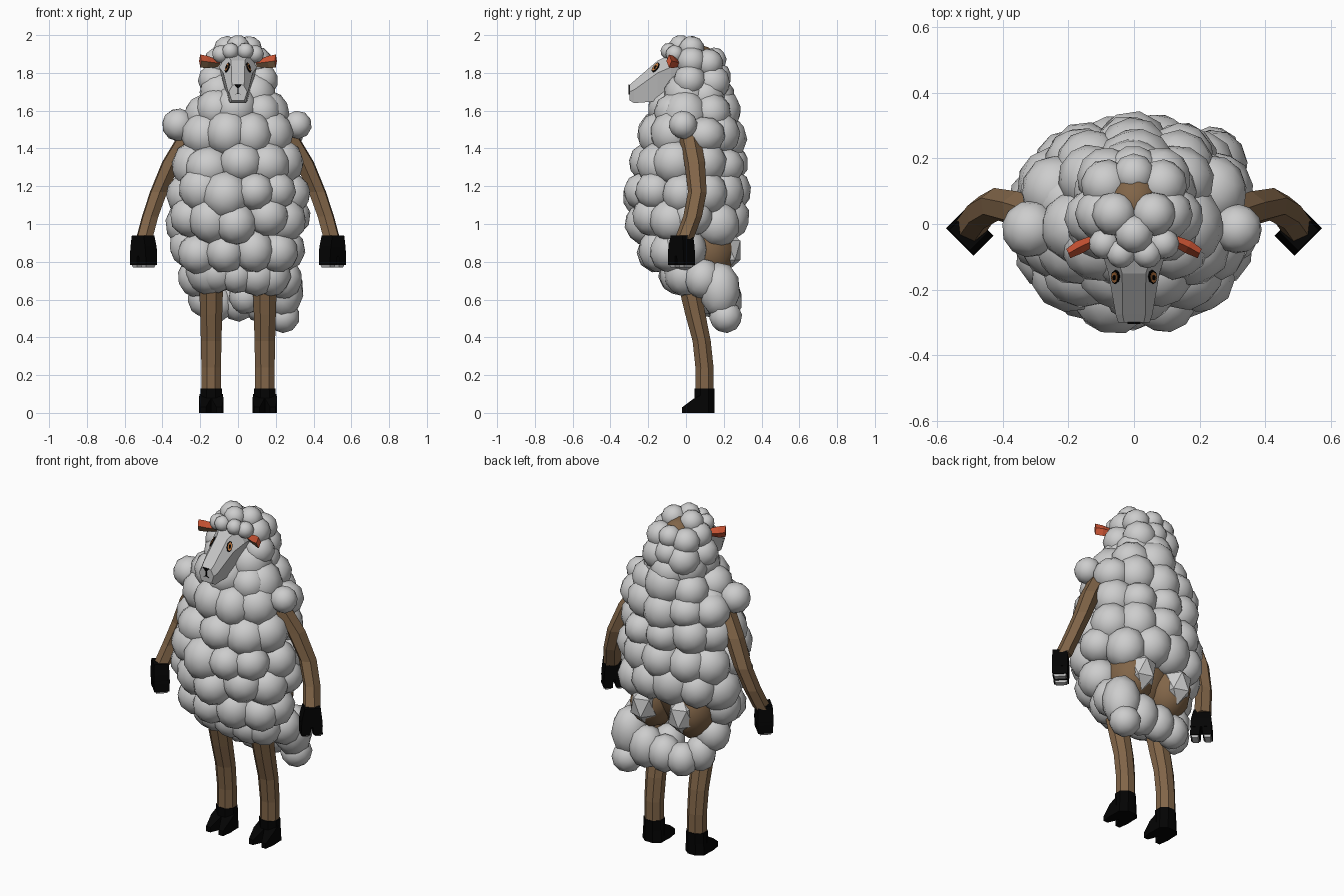
import bpy, bmesh, random
from math import sin, cos, pi
from mathutils import Vector, Matrix, Euler

random.seed(4)
if "Cube" in bpy.data.objects:
    bpy.data.objects.remove(bpy.data.objects["Cube"])


def material(name, r, g, b):
    m = bpy.data.materials.new(name)
    m.use_nodes = True
    m.diffuse_color = (r, g, b, 1)
    m.node_tree.nodes["Principled BSDF"].inputs["Base Color"].default_value = (r, g, b, 1)
    return m


WOOL = material("wool grey", 0.61, 0.61, 0.61)
SKIN = material("skin brown", 0.22, 0.13, 0.065)
BLACK = material("hoof black", 0.001, 0.001, 0.001)
EAR = material("ear orange red", 0.6, 0.09, 0.035)
FACE = material("face grey", 0.55, 0.55, 0.55)
EYE = material("eye orange", 0.6, 0.22, 0.06)


def finish(name, bm, mats, smooth=False):
    bmesh.ops.recalc_face_normals(bm, faces=bm.faces)
    me = bpy.data.meshes.new(name)
    bm.to_mesh(me)
    bm.free()
    for m in mats:
        me.materials.append(m)
    for p in me.polygons:
        p.use_smooth = smooth
    ob = bpy.data.objects.new(name, me)
    bpy.context.collection.objects.link(ob)
    return ob


def ball(bm, pos, size, subdiv=2, spin=True):
    rot = Euler([random.uniform(0, pi) if spin else 0 for _ in range(3)]).to_matrix().to_4x4()
    mat = Matrix.Translation(pos) @ Matrix.Diagonal((*size, 1)) @ rot
    bmesh.ops.create_icosphere(bm, subdivisions=subdiv, radius=1, matrix=mat)


def ring(c, u, v, n=6, phase=0.0):
    c, u, v = Vector(c), Vector(u), Vector(v)
    return [c + u * cos(phase + 2 * pi * i / n) + v * sin(phase + 2 * pi * i / n) for i in range(n)]


def flat_ring(c, rx, ry, n=6, phase=0.0):
    return ring(c, (rx, 0, 0), (0, ry, 0), n, phase)


def loft(bm, rings, side=1, index=0):
    """Skin closed rings, capped at both ends; side=-1 mirrors in x."""
    vs = [[bm.verts.new((p[0] * side, p[1], p[2])) for p in r] for r in rings]
    faces = [bm.faces.new(vs[0]), bm.faces.new(vs[-1])]
    for a, b in zip(vs, vs[1:]):
        n = len(a)
        faces += [bm.faces.new((a[i], a[(i + 1) % n], b[(i + 1) % n], b[i])) for i in range(n)]
    for f in faces:
        f.material_index = index
    return faces


# Brown torso, rump and skull under the wool
bm = bmesh.new()
ball(bm, (0, 0.02, 1.2), (0.27, 0.23, 0.5), 3, False)
for s in (-1, 1):
    ball(bm, (0.13 * s, 0.11, 0.86), (0.13, 0.155, 0.17), 2, False)
finish("torso", bm, [SKIN], True)
bm = bmesh.new()
ball(bm, (0, 0.06, 1.82), (0.1, 0.12, 0.135), 2, False)
finish("skull", bm, [SKIN], True)

# Body fleece: rows of (height, half width, front, back, count)
rows = [(0.74, 0.28, 0.15, 0.2, 9), (0.86, 0.36, 0.26, 0.32, 10), (1.02, 0.385, 0.325, 0.34, 11),
        (1.17, 0.38, 0.34, 0.34, 11), (1.32, 0.36, 0.3, 0.335, 10), (1.46, 0.32, 0.26, 0.32, 9),
        (1.59, 0.28, 0.2, 0.295, 8), (1.69, 0.205, 0.11, 0.26, 7)]
bm = bmesh.new()
for k, (z, w, front, back, n) in enumerate(rows):
    for i in range(n):
        a = 2 * pi * (i + 0.5 * (k % 2) + random.uniform(-0.12, 0.12)) / n - pi / 2
        if z < 0.95 and sin(a) > 0.2:
            continue                      # bare rump
        r = random.uniform(0.1, 0.125)
        y = (back - r) * sin(a) ** 0.8 if sin(a) > 0 else (front - r) * sin(a)
        ball(bm, ((w - r) * cos(a), y, z + random.uniform(-0.025, 0.025)),
             [r * random.uniform(0.97, 1.07) for _ in range(2)] + [r * random.uniform(0.95, 1.12)])
for s, x, r in ((-1, 0.315, 0.088), (1, 0.315, 0.076)):
    ball(bm, (x * s, -0.015, 1.525), (r, r, r))
    ball(bm, (0.24 * s, 0.1, 1.47), (0.105, 0.11, 0.1))
finish("body_wool", bm, [WOOL], True)

# Shaggy wool hanging behind the legs
bm = bmesh.new()
for x, y, z, r, tall in [(0.24, 0.18, 0.65, 0.108, 1.4), (0.24, 0.21, 0.51, 0.088, 1), (0.12, 0.2, 0.6, 0.1, 1.25),
                         (0, 0.2, 0.59, 0.095, 1.15), (-0.11, 0.19, 0.58, 0.09, 1.1),
                         (-0.18, 0.12, 0.61, 0.088, 1.2), (-0.22, 0.06, 0.72, 0.1, 1.1),
                         (0.24, 0.09, 0.71, 0.1, 1.1), (0.04, 0.1, 0.62, 0.09, 1.1)]:
    ball(bm, (x, y, z), (r, r, r * tall))
finish("skirt_wool", bm, [WOOL], True)

# Faceted tufts on the rump
bm = bmesh.new()
for s in (-1, 1):
    ball(bm, (0.125 * s, 0.215, 0.86), (0.085, 0.085, 0.115), 1, False)
finish("rump_tufts", bm, [WOOL])

# Head fleece, mirrored where off centre
bm = bmesh.new()
for x, y, z, r in [(0, -0.03, 1.942, 0.06), (0.06, 0.03, 1.928, 0.068), (0.04, -0.09, 1.915, 0.045),
                   (0.09, -0.06, 1.9, 0.048), (0.1, 0.03, 1.86, 0.08), (0.125, 0.02, 1.76, 0.088),
                   (0.085, 0.12, 1.85, 0.078), (0, 0.15, 1.87, 0.065), (0.08, 0.14, 1.75, 0.095),
                   (0, 0.16, 1.78, 0.08), (0.09, -0.01, 1.68, 0.085)]:
    for s in ((-1, 1) if x else (1,)):
        ball(bm, (x * s, y, z), (r, r, r))
finish("head_wool", bm, [WOOL], True)

# Faceted muzzle
bm = bmesh.new()


def muzzle(y, top, mid, low):
    (a, za), (b, zb), (c, zc) = top, mid, low
    return [(a, y, za), (b, y, zb), (c, y, zc), (-c, y, zc), (-b, y, zb), (-a, y, za)]


loft(bm, [muzzle(-0.3, (0.03, 1.735), (0.048, 1.7), (0.034, 1.655)),
          muzzle(-0.275, (0.035, 1.757), (0.056, 1.71), (0.042, 1.64)),
          muzzle(-0.15, (0.036, 1.865), (0.078, 1.8), (0.05, 1.65)),
          muzzle(-0.08, (0.06, 1.9), (0.1, 1.83), (0.055, 1.66)),
          muzzle(-0.02, (0.06, 1.9), (0.1, 1.83), (0.055, 1.67))])
finish("face", bm, [FACE])

# Nose and mouth line plates
bm = bmesh.new()
for pts in ([(-0.02, 1.738), (0.02, 1.738), (0, 1.715)], [(-0.003, 1.72), (0.003, 1.72), (0.003, 1.69), (-0.003, 1.69)],
            [(-0.018, 1.685), (0, 1.694), (0.018, 1.685), (0, 1.689)]):
    loft(bm, [[(x, y, z) for x, z in pts] for y in (-0.299, -0.304)])
finish("nose", bm, [BLACK])

# Eyes: stacked thin discs lying on the slanted upper cheek
u = Vector((0.001, 0.125, 0.108)).normalized()
v = Vector((0.042, 0, -0.065)).normalized()
normal = v.cross(u).normalized()
if normal.x < 0:
    normal = -normal
eye = Vector((0.055, -0.16, 1.828))
bm = bmesh.new()
for s in (-1, 1):
    for size, h, idx in ((1.15, 0.005, 0), (0.9, 0.007, 1), (0.45, 0.009, 0)):
        loft(bm, [ring(eye + normal * d, u * 0.024 * size, v * 0.019 * size, 8) for d in (-0.001, h)], s, idx)
finish("eyes", bm, [BLACK, EYE])

# Ears flare outward; the lower front side is brown
bm = bmesh.new()
for s in (-1, 1):
    faces = loft(bm, [ring((0.1, -0.04, 1.85), (0.006, 0.012, 0), (0, 0, 0.018), 4),
                      ring((0.165, -0.07, 1.858), (0.01, 0.018, 0), (0, 0, 0.033), 4),
                      ring((0.2, -0.09, 1.863), (0.006, 0.014, 0), (0, 0, 0.034), 4)], s)
    for i in (4, 8):
        faces[i].material_index = 1
finish("ears", bm, [EAR, SKIN])

# Arms
bm = bmesh.new()
for s in (-1, 1):
    loft(bm, [flat_ring(c, rx, ry, 6, 0.4) for c, rx, ry in [
        ((0.26, 0.015, 1.48), 0.055, 0.058), ((0.35, 0.045, 1.33), 0.055, 0.055),
        ((0.42, 0.06, 1.17), 0.05, 0.05), ((0.465, 0.035, 1.04), 0.047, 0.05),
        ((0.497, -0.01, 0.92), 0.047, 0.05)]], s)
finish("arms", bm, [SKIN])

# Cloven hands with pale tips, turned diagonally
bm = bmesh.new()


def hand_ring(offset, length, width, z):
    d = Vector((0.707, 0.707, 0))
    corner = 2 ** 0.5
    c = Vector((0.5, -0.024, z)) + d * offset
    return ring(c, d * length * corner, Vector((0.707, -0.707, 0)) * width * corner, 4, pi / 4)


for s in (-1, 1):
    loft(bm, [hand_ring(0.004, 0.044, 0.04, 0.94), hand_ring(0, 0.055, 0.043, 0.88), hand_ring(0, 0.059, 0.043, 0.83)], s)
    for o in (-0.034, 0.034):
        loft(bm, [hand_ring(o * 0.9, 0.027, 0.042, 0.85), hand_ring(o, 0.025, 0.041, 0.782)], s)
        loft(bm, [hand_ring(o, 0.02, 0.035, 0.783), hand_ring(o, 0.016, 0.03, 0.77)], s, 1)
finish("hands", bm, [BLACK, FACE])

# Legs
bm = bmesh.new()
for s in (-1, 1):
    loft(bm, [flat_ring((0.142, y, z), rx, ry, 8, pi / 8) for y, z, rx, ry in [
        (0.03, 0.85, 0.08, 0.075), (0.02, 0.66, 0.068, 0.062), (0.05, 0.52, 0.063, 0.058),
        (0.083, 0.38, 0.059, 0.052), (0.098, 0.24, 0.056, 0.052), (0.098, 0.1, 0.056, 0.053)]], s)
finish("legs", bm, [SKIN])

# Cloven hooves: an ankle block and two pointed toes
bm = bmesh.new()
for s in (-1, 1):
    loft(bm, [flat_ring((0.142, 0.098, z), r, 0.056, 8, pi / 8) for z, r in ((0.13, 0.061), (0.07, 0.063), (0, 0.068))], s)
    for d in (-1, 1):
        loft(bm, [[(0.142 + d * x + k * w, y, z) for k, z in ((-1, 0), (1, 0), (1, h), (-1, h))]
                  for y, x, w, h in ((0.09, 0.03, 0.032, 0.1), (0.04, 0.034, 0.031, 0.075), (-0.02, 0.042, 0.014, 0.03))], s)
finish("hooves", bm, [BLACK])
